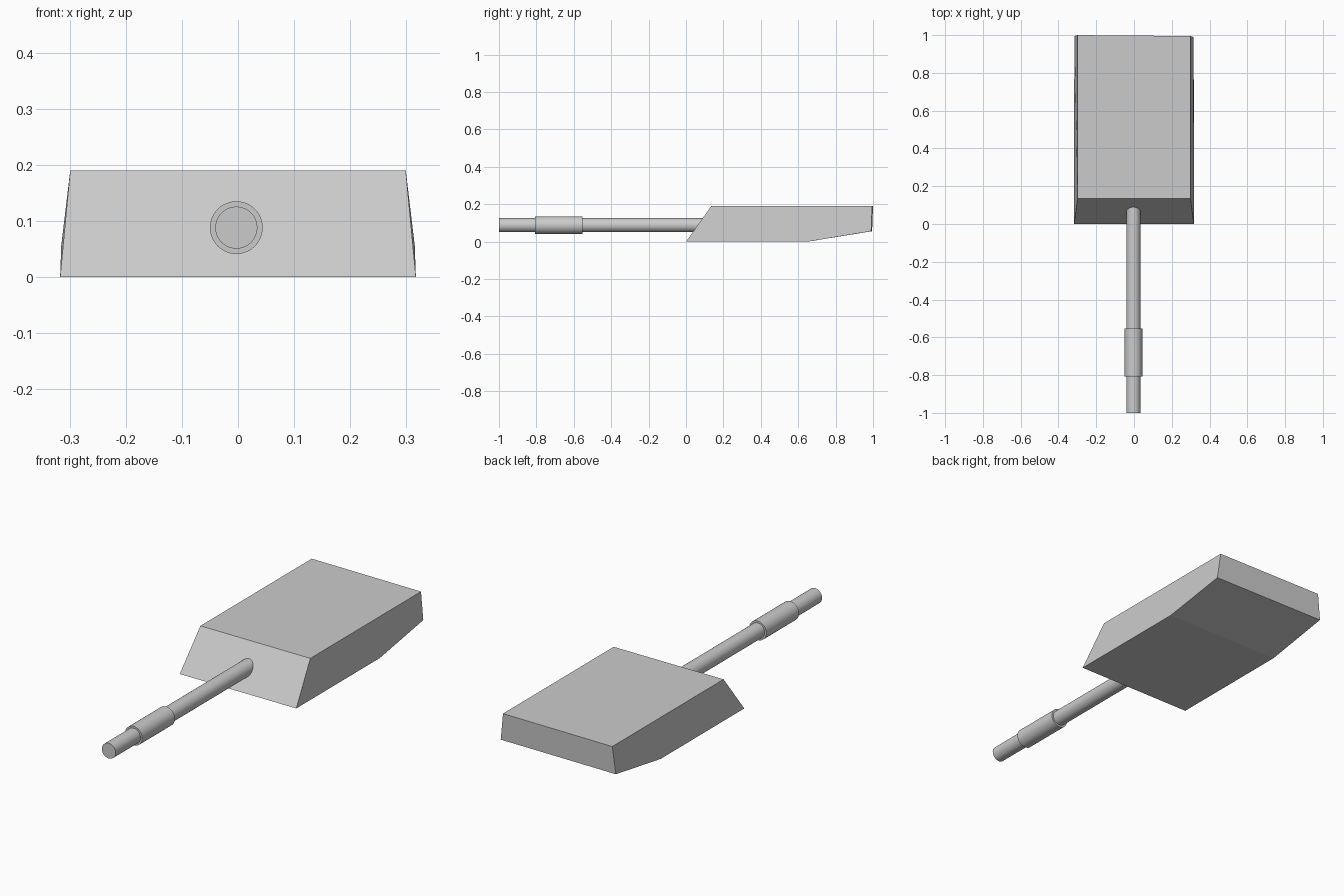
import bpy, bmesh, math

if "Cube" in bpy.data.objects:
    bpy.data.objects.remove(bpy.data.objects["Cube"])

# Blade head: side profile (y, z, half width) lofted across x
profile = [(0.0, 0.0, 0.317), (0.65, 0.0, 0.317), (0.993, 0.056, 0.315),
           (0.998, 0.19, 0.299), (0.135, 0.19, 0.299)]
bm = bmesh.new()
left = [bm.verts.new((-w, y, z)) for y, z, w in profile]
right = [bm.verts.new((w, y, z)) for y, z, w in profile]
# the tail edge is very slightly skewed
for v in left[2:4]:
    v.co.y += 0.002
for v in right[2:4]:
    v.co.y -= 0.003
bm.faces.new(left)
bm.faces.new(right[::-1])
n = len(profile)
for i in range(n):
    j = (i + 1) % n
    bm.faces.new((left[i], right[i], right[j], left[j]))
bmesh.ops.recalc_face_normals(bm, faces=bm.faces)
mesh = bpy.data.meshes.new("blade_head")
bm.to_mesh(mesh)
bm.free()
bpy.context.collection.objects.link(bpy.data.objects.new("blade_head", mesh))


# Round rods running along y
def rod(name, radius, y0, y1):
    bpy.ops.mesh.primitive_cylinder_add(
        vertices=48, radius=radius, depth=y1 - y0,
        location=(-0.003, (y0 + y1) / 2, 0.088), rotation=(math.pi / 2, 0, 0))
    bpy.context.object.name = name
    bpy.ops.object.shade_smooth_by_angle(angle=math.radians(30))


rod("handle_shaft", 0.0375, -1.0, 0.092)
rod("handle_sleeve", 0.047, -0.807, -0.553)
